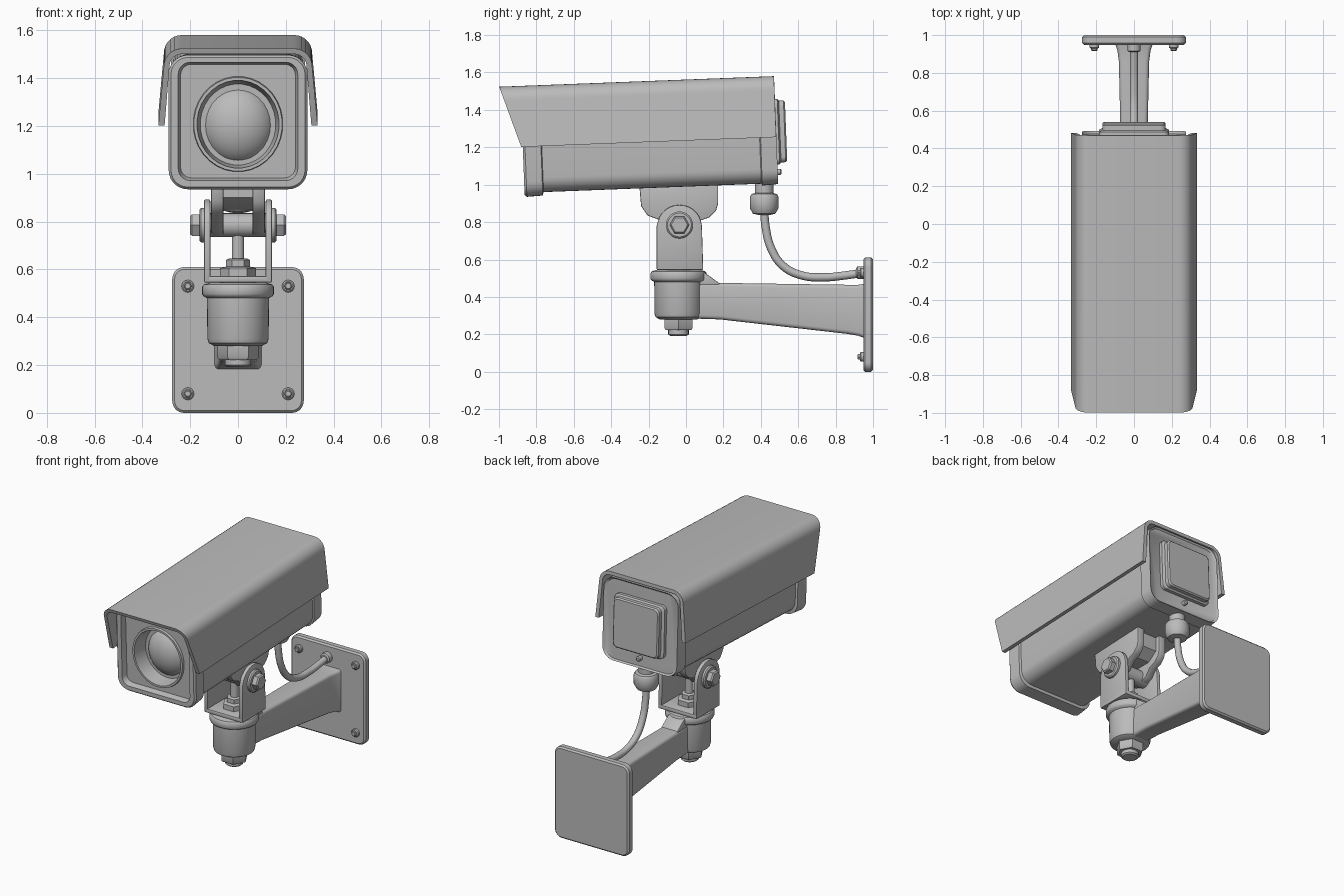
import bpy, bmesh
from math import sin, cos, pi, radians
from mathutils import Matrix, Vector

if "Cube" in bpy.data.objects:
    bpy.data.objects.remove(bpy.data.objects["Cube"])

grey = bpy.data.materials.new("painted grey")
grey.use_nodes = True
COLOUR = (0.5, 0.5, 0.5, 1)
grey.diffuse_color = COLOUR
grey.node_tree.nodes["Principled BSDF"].inputs["Base Color"].default_value = COLOUR

# The housing tips slightly nose-down about this pivot
PIVOT = Vector((0, 0, 1.2))
TILT = (Matrix.Translation(PIVOT) @ Matrix.Rotation(radians(2.2), 4, 'X')
        @ Matrix.Translation(-PIVOT))


def finish(name, bm, bevel=0.0, tilt=False):
    """Turn a bmesh into a smooth-shaded grey object."""
    bmesh.ops.recalc_face_normals(bm, faces=bm.faces)
    if tilt:
        bm.transform(TILT)
    mesh = bpy.data.meshes.new(name)
    bm.to_mesh(mesh)
    bm.free()
    mesh.materials.append(grey)
    ob = bpy.data.objects.new(name, mesh)
    bpy.context.collection.objects.link(ob)
    bpy.ops.object.select_all(action='DESELECT')
    ob.select_set(True)
    bpy.context.view_layer.objects.active = ob
    if bevel:
        mod = ob.modifiers.new("soft edges", 'BEVEL')
        mod.width, mod.segments, mod.limit_method = bevel, 2, 'ANGLE'
        mod.angle_limit = radians(40)
        bpy.ops.object.modifier_apply(modifier=mod.name)
    bpy.ops.object.shade_smooth_by_angle(angle=radians(35))
    return ob


def loft(name, loops, **kw):
    """Skin a run of closed loops that share a point count, capping both ends."""
    bm = bmesh.new()
    rings = [[bm.verts.new(p) for p in loop] for loop in loops]
    n = len(rings[0])
    for a, b in zip(rings, rings[1:]):
        for i in range(n):
            j = (i + 1) % n
            bm.faces.new((a[i], a[j], b[j], b[i]))
    bm.faces.new(rings[0])
    bm.faces.new(rings[-1])
    return finish(name, bm, **kw)


def place(axis, u, v, d):
    """Point from a 2D profile (u, v) at depth d along an axis."""
    return {'X': (d, u, v), 'Y': (u, d, v), 'Z': (u, v, d)}[axis]


def prism(name, pts, axis, a, b, **kw):
    return loft(name, [[place(axis, u, v, d) for u, v in pts] for d in (a, b)], **kw)


def turned(name, axis, u, v, steps, sides=32, **kw):
    """Stack of round or many-sided sections given as (radius, depth)."""
    ring = [(cos(2 * pi * i / sides), sin(2 * pi * i / sides)) for i in range(sides)]
    return loft(name, [[place(axis, u + r * c, v + r * s, d) for c, s in ring]
                       for r, d in steps], **kw)


def round_rect(w, z0, z1, r, n=8):
    """Rounded rectangle, half-width w, between heights z0 and z1."""
    pts = []
    for k, (cx, cz) in enumerate([(w - r, z1 - r), (r - w, z1 - r),
                                  (r - w, z0 + r), (w - r, z0 + r)]):
        for j in range(n):
            t = pi / 2 * (k + j / (n - 1))
            pts.append((cx + r * cos(t), cz + r * sin(t)))
    return pts


def ellipse(rx, rz, cz, n=32):
    return [(rx * cos(2 * pi * (i + .5) / n), cz + rz * sin(2 * pi * (i + .5) / n))
            for i in range(n)]


# Camera housing: back cap, body, front rim, recessed face and lens well in one skin
sections = [
    (.475, round_rect(.26, .995, 1.52, .07)),
    (.485, round_rect(.275, .985, 1.53, .08)),
    (.40, round_rect(.28, .98, 1.53, .08)),
    (.395, round_rect(.272, .99, 1.53, .08)),
    (-.77, round_rect(.272, .99, 1.53, .08)),
    (-.775, round_rect(.285, .972, 1.53, .08)),
    (-.86, round_rect(.29, .968, 1.53, .08)),
    (-.872, round_rect(.28, .978, 1.52, .07)),
    (-.872, round_rect(.25, 1.005, 1.50, .05)),
    (-.835, round_rect(.24, 1.015, 1.49, .045)),
    (-.835, ellipse(.188, .20, 1.24)),
    (-.85, ellipse(.185, .197, 1.24)),
    (-.85, ellipse(.172, .184, 1.24)),
    (-.75, ellipse(.158, .17, 1.235)),
]
loft("camera_housing", [[(u, y, v) for u, v in pts] for y, pts in sections], tilt=True)

# Lens dome
bm = bmesh.new()
bmesh.ops.create_uvsphere(bm, u_segments=32, v_segments=16, radius=.152)
bm.transform(Matrix.Translation((0, -.70, 1.232)) @ Matrix.Diagonal((1, .75, 1.08, 1)))
finish("lens_dome", bm, tilt=True)


# Sun hood: open channel with flared sides and a raked front
def hood_half(inset):
    arc = [(.235 + (.075 - inset * .9) * cos(t), 1.487 + (.075 - inset * .9) * sin(t))
           for t in [pi / 2 * i / 7 for i in range(8)]]
    return [(.333 - inset, 1.236)] + arc


def hood_outline(inset):
    half = hood_half(inset)
    return half + [(-x, z) for x, z in reversed(half)]


outline = hood_outline(0) + hood_outline(.026)[::-1]
loft("sun_hood", [[(x, -.88 - (z - 1.236) * .325, z) for x, z in outline],
                  [(x, .484, z) for x, z in outline]], tilt=True)

# Rear access plate and its small screw
loft("rear_plate", [[(u, y, v) for u, v in round_rect(w, 1.265 - h, 1.265 + h, .03)]
                    for y, w, h in [(.47, .185, .175), (.497, .185, .175),
                                    (.505, .168, .165), (.53, .168, .165),
                                    (.538, .16, .157)]], tilt=True)
turned("rear_screw", 'Y', 0, 1.05, [(.016, .47), (.016, .50), (.01, .505)], 12, tilt=True)

# Hinge lug under the housing: two cheeks, a web and a barrel
cheek = [(-.25, 1.0), (-.24, .885), (-.205, .835), (-.15, .815), (-.11, .76),
         (-.035, .735), (.04, .76), (.08, .81), (.125, .825), (.16, .86),
         (.172, .90), (.172, 1.01)]
for side, s in (("left", 1), ("right", -1)):
    prism(side + "_lug_cheek", cheek, 'X', s * .06, s * .112, bevel=.006)
prism("lug_web", [(-.20, 1.0), (-.20, .90), (-.12, .85), (.07, .85), (.14, .90),
                  (.14, 1.01)], 'X', -.065, .065)
turned("hinge_barrel", 'X', -.035, .785, [(.05, -.115), (.05, .115)])

# U-shaped swivel bracket with hinge bolts
arm_side = [(-.157, .55), (-.157, .78)]
arm_side += [(-.035 - .118 * cos(t), .78 + .112 * sin(t))
             for t in [pi * i / 14 for i in range(1, 14)]]
arm_side += [(.085, .78), (.092, .55)]
for side, s in (("left", 1), ("right", -1)):
    prism(side + "_bracket_side", arm_side, 'X', s * .116, s * .142, bevel=.005)
    turned(side + "_bolt_washer", 'X', -.035, .785,
           [(.072, s * .138), (.072, s * .155), (.064, s * .162)])
    turned(side + "_bolt_head", 'X', -.035, .785,
           [(.052, s * .155), (.052, s * .192), (.044, s * .2)], 6)
prism("bracket_floor", [(-.157, .545), (.092, .545), (.092, .572), (-.157, .572)],
      'X', -.142, .142, bevel=.006)
turned("swivel_nut", 'Z', 0, -.035,
       [(.075, .565), (.075, .605), (.05, .612), (.05, .64), (.04, .645)], 6)
turned("swivel_stud", 'Z', 0, -.035, [(.026, .56), (.026, .76)], 20)

# Swivel cup with collar, and stepped nut below
turned("swivel_cup", 'Z', 0, -.04,
       [(.10, .28), (.122, .292), (.128, .31), (.13, .48), (.145, .488),
        (.15, .497), (.15, .527), (.143, .537), (.10, .55)], 40)
turned("cup_nut", 'Z', 0, -.04, [(.078, .222), (.086, .232), (.086, .285)], 6)
turned("cup_bolt", 'Z', 0, -.04, [(.045, .192), (.055, .2), (.055, .225)], 20)

# Tapered wall arm, flaring into the plate
arm_sections = [(.03, .062, .285, .478), (.18, .065, .28, .475), (.86, .08, .203, .465),
                (.92, .088, .193, .465), (.955, .10, .18, .47)]
loft("wall_arm", [[(u, y, v) for u, v in round_rect(w, lo, hi, .02, 4)]
                  for y, w, lo, hi in arm_sections])
prism("arm_gusset", [(.05, .46), (.05, .535), (.10, .53), (.18, .472), (.18, .46)],
      'X', -.06, .06, bevel=.006)

# Wall plate with corner screws
loft("wall_plate", [[(u, y, v) for u, v in round_rect(.275 - i, i, .61 - i, .05 - i)]
                    for y, i in [(.948, .01), (.958, 0), (.99, 0), (1.0, .01)]])
for x in (-.21, .21):
    for z in (.08, .53):
        turned("plate_screw", 'Y', x, z, [(.026, .95), (.026, .935), (.02, .93)], 16)
        turned("plate_screw_head", 'Y', x, z, [(.017, .935), (.017, .92), (.012, .916)], 6)

# Cable glands and cable
turned("cable_gland", 'Z', 0, .418,
       [(.05, 1.01), (.05, .955), (.068, .95), (.077, .935), (.077, .875),
        (.06, .845), (.03, .838)])
turned("wall_gland", 'Y', 0, .53, [(.025, .91), (.034, .917), (.034, .955)], 20)
curve = bpy.data.curves.new("cable", 'CURVE')
curve.dimensions = '3D'
curve.bevel_depth, curve.bevel_resolution = .022, 4
curve.materials.append(grey)
path = [(.418, .87), (.425, .78), (.455, .66), (.52, .565), (.62, .515),
        (.74, .505), (.85, .515), (.95, .53)]
spline = curve.splines.new('BEZIER')
spline.bezier_points.add(len(path) - 1)
for point, (y, z) in zip(spline.bezier_points, path):
    point.co = (0, y, z)
    point.handle_left_type = point.handle_right_type = 'AUTO'
bpy.context.collection.objects.link(bpy.data.objects.new("cable", curve))
